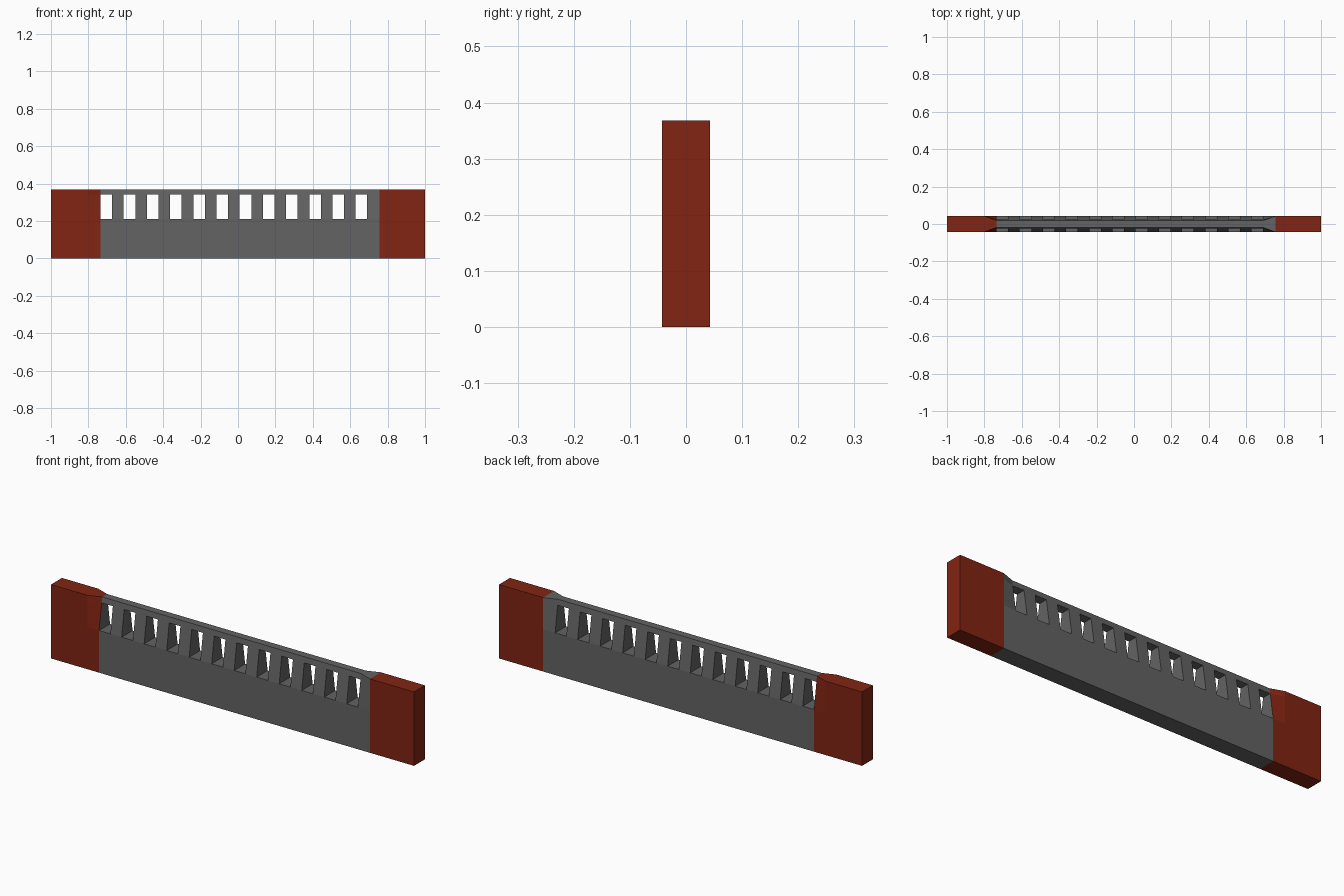
import bpy, bmesh

if "Cube" in bpy.data.objects:
    bpy.data.objects.remove(bpy.data.objects["Cube"])

HALF, TOP_HALF = 0.043, 0.019        # half thickness at the base and at the top
LEVELS = [0.0, 0.21, 0.34, 0.368]    # base, window sill, window head, top
LEFT, RIGHT, STEP, OPEN = -0.735, 0.757, 0.124, 0.062


def material(name, rgb):
    m = bpy.data.materials.new(name)
    m.diffuse_color = (*rgb, 1)
    m.use_nodes = True
    m.node_tree.nodes["Principled BSDF"].inputs["Base Color"].default_value = m.diffuse_color
    return m


red = material("brick red", (0.22, 0.018, 0.006))
grey = material("concrete grey", (0.125, 0.125, 0.125))


def half_width(x, z):
    """Full thickness at the ends; the upper middle leans inward."""
    if z <= LEVELS[1]:
        return HALF
    lean = (z - LEVELS[1]) / (LEVELS[3] - LEVELS[1])
    blend = min(1, max(0, (x + 0.80) / 0.065), max(0, (RIGHT - x) / 0.062))
    return HALF - (HALF - TOP_HALF) * lean * blend


def wall_part(name, xs, mat, windows=(), close_left=False, close_right=False):
    """Wall made from cells between x stations and z levels, skipping windows."""
    bm = bmesh.new()
    cache = {}

    def v(i, k, side):
        key = (i, k, side)
        if key not in cache:
            x, z = xs[i], LEVELS[k]
            cache[key] = bm.verts.new((x, side * half_width(x, z), z))
        return cache[key]

    def across(a, b):                # face running through the thickness
        bm.faces.new((v(*a, -1), v(*b, -1), v(*b, 1), v(*a, 1)))

    def solid(i, k):
        return not (k == 1 and i in windows)

    n = len(xs) - 1
    for i in range(n):
        for k in range(3):
            if solid(i, k):
                for s in (-1, 1):
                    q = [v(i, k, s), v(i + 1, k, s), v(i + 1, k + 1, s), v(i, k + 1, s)]
                    bm.faces.new(q if s < 0 else q[::-1])
        across((i + 1, 0), (i, 0))   # underside
        across((i, 3), (i + 1, 3))   # top
        if i in windows:             # sill, head and jambs
            across((i, 1), (i + 1, 1))
            across((i + 1, 2), (i, 2))
            across((i, 2), (i, 1))
            across((i + 1, 1), (i + 1, 2))
    for k in range(3):
        if close_left:
            across((0, k + 1), (0, k))
        if close_right:
            across((n, k), (n, k + 1))
    bmesh.ops.recalc_face_normals(bm, faces=bm.faces)
    # keep the outside pointing out on the open-ended pieces
    if sum(f.normal.z for f in bm.faces if f.calc_center_median().z > 0.36) < 0:
        bmesh.ops.reverse_faces(bm, faces=bm.faces)
    me = bpy.data.meshes.new(name)
    bm.to_mesh(me)
    bm.free()
    me.materials.append(mat)
    bpy.context.collection.objects.link(bpy.data.objects.new(name, me))


# Red end blocks
wall_part("left_end", [-1.0, -0.80, LEFT], red, close_left=True)
wall_part("right_end", [RIGHT, 1.0], red, close_right=True)

# Grey middle wall with twelve openings
stations = []
for w in range(12):
    stations += [LEFT + w * STEP, LEFT + w * STEP + OPEN]
stations.append(RIGHT)
wall_part("middle_wall", stations, grey, windows=set(range(0, 24, 2)))
